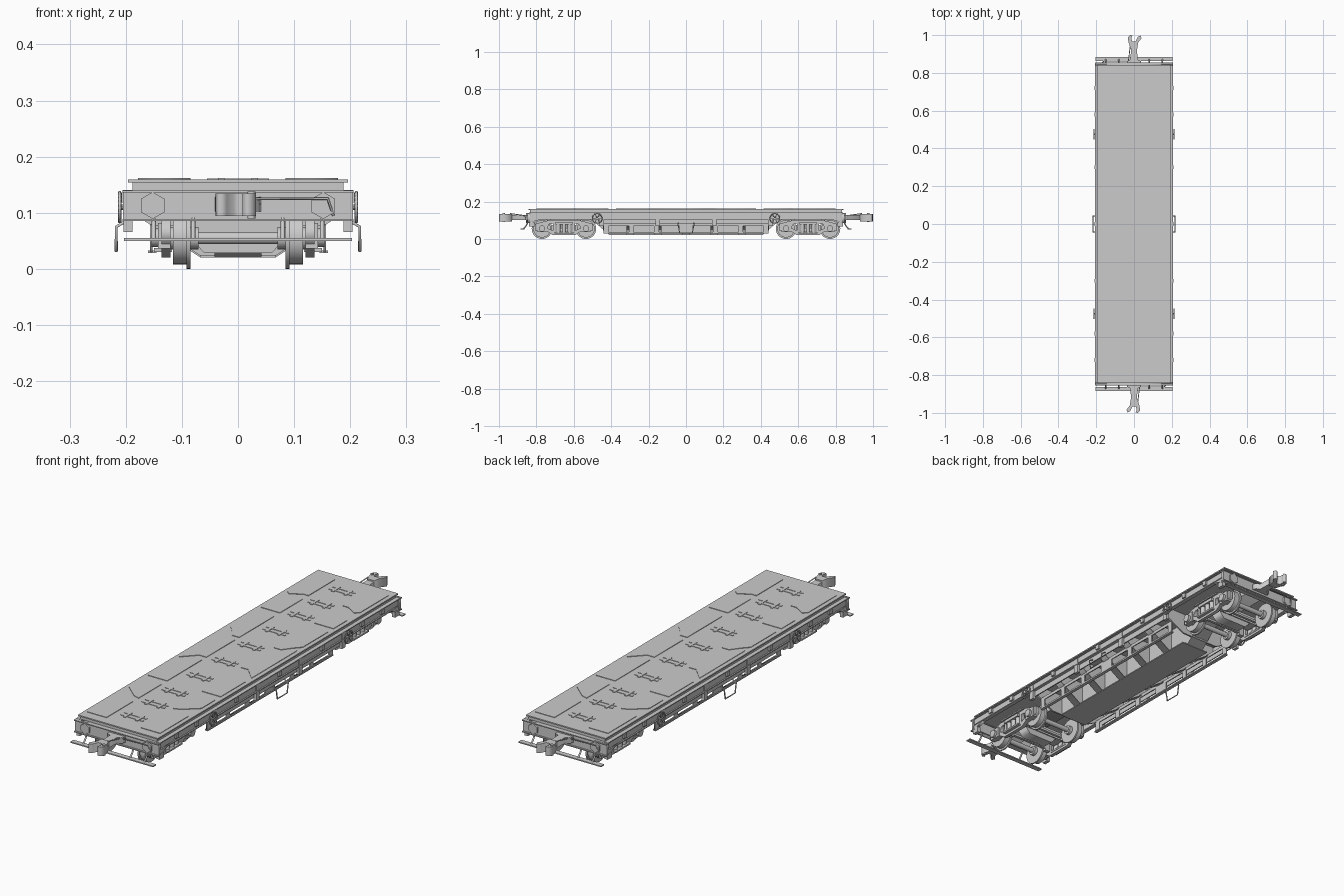
import bpy, bmesh, math
from mathutils import Matrix

if "Cube" in bpy.data.objects:
    bpy.data.objects.remove(bpy.data.objects["Cube"])

AX = {'X': Matrix(((0, 0, 1, 0), (1, 0, 0, 0), (0, 1, 0, 0), (0, 0, 0, 1))),
      'Y': Matrix(((1, 0, 0, 0), (0, 0, 1, 0), (0, 1, 0, 0), (0, 0, 0, 1))),
      'Z': Matrix.Identity(4)}

def finish(name, me):
    bm = bmesh.new()
    bm.from_mesh(me)
    bmesh.ops.remove_doubles(bm, verts=bm.verts, dist=1e-5)
    bmesh.ops.recalc_face_normals(bm, faces=bm.faces)
    bm.to_mesh(me)
    bm.free()
    ob = bpy.data.objects.new(name, me)
    bpy.context.collection.objects.link(ob)
    return ob

def plate(name, loops, axis, a, b):
    """Flat outline with optional holes, extruded along axis from a to b."""
    cu = bpy.data.curves.new(name, 'CURVE')
    cu.dimensions, cu.fill_mode = '2D', 'BOTH'
    cu.extrude = abs(b - a) / 2
    for pts in loops:
        s = cu.splines.new('POLY')
        s.points.add(len(pts) - 1)
        for p, (u, v) in zip(s.points, pts):
            p.co = (u, v, 0, 1)
        s.use_cyclic_u = True
    tmp = bpy.data.objects.new(name + "_outline", cu)
    bpy.context.collection.objects.link(tmp)
    me = bpy.data.meshes.new_from_object(tmp.evaluated_get(bpy.context.evaluated_depsgraph_get()))
    bpy.data.objects.remove(tmp)
    me.transform(AX[axis] @ Matrix.Translation((0, 0, (a + b) / 2)))
    return finish(name, me)

def rect(u0, u1, v0, v1):
    return [(u0, v0), (u1, v0), (u1, v1), (u0, v1)]

def box(name, x0, x1, y0, y1, z0, z1):
    bm = bmesh.new()
    bmesh.ops.create_cube(bm, size=1, matrix=Matrix.Translation(((x0+x1)/2, (y0+y1)/2, (z0+z1)/2))
                          @ Matrix.Diagonal((abs(x1-x0), abs(y1-y0), abs(z1-z0), 1)))
    me = bpy.data.meshes.new(name)
    bm.to_mesh(me)
    bm.free()
    return finish(name, me)

def cyl(name, axis, c, r, a, b, n=24, r2=None):
    """Cylinder along axis from a to b; c = the two other coordinates."""
    bm = bmesh.new()
    bmesh.ops.create_cone(bm, cap_ends=True, segments=n, radius1=r, radius2=r if r2 is None else r2, depth=b - a,
                          matrix=AX[axis] @ Matrix.Translation((c[0], c[1], (a + b) / 2)))
    me = bpy.data.meshes.new(name)
    bm.to_mesh(me)
    bm.free()
    if n > 10:
        me.shade_smooth()
        me.set_sharp_from_angle(angle=math.radians(35))
    return finish(name, me)

def pipe(name, pts, r, cyclic=False):
    cu = bpy.data.curves.new(name, 'CURVE')
    cu.dimensions, cu.bevel_depth, cu.bevel_resolution = '3D', r, 1
    s = cu.splines.new('POLY')
    s.points.add(len(pts) - 1)
    for p, q in zip(s.points, pts):
        p.co = (*q, 1)
    s.use_cyclic_u = cyclic
    ob = bpy.data.objects.new(name, cu)
    bpy.context.collection.objects.link(ob)
    return ob

# Deck slab and overhanging top plate
box("deck_slab", -.188, .188, -.835, .835, .138, .154)
box("deck_plate", -.196, .196, -.842, .842, .154, .1595)

# Raised deck panels (one quarter, mirrored) and centre H fittings
panels = [
    [(.085, .64), (.085, .8), (.178, .8), (.178, .60), (.16, .585), (.11, .615), (.085, .615)],
    [(.085, .415), (.085, .575), (.115, .565), (.178, .51), (.178, .415)],
    [(.085, .13), (.085, .375), (.178, .375), (.178, .2), (.15, .17), (.12, .13)],
]
for sx in (-1, 1):
    for sy in (-1, 1):
        for p in panels:
            plate("deck_panel", [[(x*sx, y*sy) for x, y in p]], 'Z', .159, .162)
    mid = [(.085, -.1), (.085, .1), (.12, .1), (.178, .16), (.178, -.16), (.12, -.1)]
    plate("deck_middle_panel", [[(x*sx, y) for x, y in mid]], 'Z', .159, .162)
for y in (.09, .265, .44, .58, .73):
    for s in (-1, 1):
        c = y * s
        for x in (-.03, .03):
            box("hatch_side", x - .006, x + .006, c - .026, c + .026, .159, .162)
        for dy in (-.012, .012):
            box("hatch_bar", -.055, .055, c + dy - .004, c + dy + .004, .159, .1615)

# Side sills, skirts and hanging parts
for s in (-1, 1):
    box("side_sill", s*.194, s*.2, -.84, .84, .105, .14)
    for z in (.105, .137):
        box("sill_flange", s*.188, s*.206, -.84, .84, z, z + .004)
    plate("side_skirt", [[(-.47, .11), (-.44, .08), (.44, .08), (.47, .11)]], 'X', s*.188, s*.193)
    # lower ladder-like rail with windows
    holes = [rect(y - .055, y + .055, .038, .07) for y in (-.36, -.225, -.09, .09, .225, .36)]
    plate("lower_rail", [rect(-.44, .44, .03, .084)] + holes, 'X', s*.152, s*.157)
    box("rail_flange", s*.145, s*.16, -.44, .44, .028, .033)
    # side posts
    for y in (-.45, -.15, .15, .45):
        box("side_post", s*.19, s*.203, y - .012, y + .012, .068, .135)
    for y in (-.72, -.58, -.3, 0, .3, .58, .72):
        box("stake_pocket", s*.198, s*.208, y - .01, y + .01, .118, .136)
    # step loop
    x = s*.217
    pipe("side_step", [(s*.2, -.042, .085), (x, -.042, .075), (x, -.034, .032), (x, .034, .032),
                       (x, .042, .075), (s*.2, .042, .085)], .003)
    # brake handwheels
    for y in (-.475, .475):
        ring = [(s*.211, y + .026*math.cos(i*math.pi/10), .11 + .026*math.sin(i*math.pi/10)) for i in range(20)]
        pipe("handwheel_rim", ring, .003, True)
        for k in range(3):
            a = k * math.pi / 3
            dy, dz = .026*math.cos(a), .026*math.sin(a)
            pipe("handwheel_spoke", [(s*.211, y - dy, .11 - dz), (s*.211, y + dy, .11 + dz)], .002)
        cyl("handwheel_shaft", 'X', (y, .11), .005, *sorted((s*.19, s*.214)), 10)

# Fish-belly centre sill and tapered cross bearers
belly = [(-.835, .14), (-.835, .1), (-.5, .1), (-.41, .022), (.41, .022), (.5, .1), (.835, .1), (.835, .14)]
plate("centre_sill", [belly], 'X', -.042, .042)
box("sill_bottom_plate", -.068, .068, -.41, .41, .02, .025)
half = [(.068, .021), (.09, .04), (.155, .078), (.19, .1), (.19, .14)]
fin = half + [(-x, z) for x, z in reversed(half)]
for y in (-.44, -.3, -.15, 0, .15, .3, .44):
    if abs(y) > .4:
        pts = [(x, max(z, .045)) for x, z in fin]
    else:
        pts = fin
    plate("cross_bearer", [pts], 'Y', y - .004, y + .004)
    if abs(y) < .4:
        for s in (-1, 1):
            edge = [(s*.068, .021), (s*.155, .078), (s*.19, .1), (s*.19, .104), (s*.155, .082), (s*.068, .025)]
            plate("bearer_flange", [edge], 'Y', y - .018, y + .018)

# Bogies
for e in (-1, 1):
    c = e * .6525
    box("bolster", -.12, .12, c - .03, c + .03, .055, .09)
    plate("bolster_belly", [[(-.085, .055), (-.06, .028), (.06, .028), (.085, .055)]], 'Y', c - .025, c + .025)
    cyl("pivot", 'Z', (0, c), .035, .085, .11)
    for s in (-1, 1):
        out = [(-.155, .08), (-.155, .045), (-.09, .04), (-.06, .02), (.06, .02), (.09, .04),
               (.155, .045), (.155, .08), (.075, .102), (-.075, .102)]
        win = rect(-.045, .045, .035, .088)
        tri = [(-.09, .058), (-.058, .045), (-.058, .082), (-.078, .08)]
        loops = [out, win, tri, [(-y, z) for y, z in tri]]
        plate("bogie_side_frame", [[(c + y, z) for y, z in l] for l in loops], 'X', s*.12, s*.136)
        box("frame_top_flange", s*.118, s*.145, c - .075, c + .075, .098, .104)
        box("spring_seat", s*.118, s*.15, c - .05, c + .05, .03, .037)
        box("bolster_end", s*.115, s*.148, c - .045, c + .045, .076, .09)
        for dy in (-.03, 0, .03):
            cyl("spring", 'Z', (s*.132, c + dy), .011, .036, .077, 12)
        for w in (-.1175, .1175):
            y = c + w
            box("axle_box", s*.12, s*.143, y - .025, y + .025, .036, .082)
            cyl("axle_cap", 'X', (y, .056), .017, *sorted((s*.14, s*.154)), 12)
            cyl("wheel_tread", 'X', (y, .055), .047, *sorted((s*.09, s*.116)), 32)
            cyl("wheel_flange", 'X', (y, .055), .055, *sorted((s*.085, s*.092)), 32)
            cyl("wheel_hub", 'X', (y, .055), .02, *sorted((s*.07, s*.12)), 16)
            box("brake_shoe", s*.09, s*.114, y - math.copysign(.06, w) - .008,
                y - math.copysign(.06, w) + .008, .035, .075)
    for w in (-.1175, .1175):
        cyl("axle", 'X', (c + w, .055), .011, -.125, .125, 16)
        yb = c + math.copysign(.058, w)
        box("brake_beam", -.11, .11, yb - .006, yb + .006, .045, .055)

# Ends: headstock, lamps, step bar and couplers
for e in (-1, 1):
    def Y(a, b):
        return sorted((e*a, e*b))
    plate("headstock", [rect(-.205, .205, .085, .14)], 'Y', *Y(.835, .848))
    for z in (.085, .136):
        box("headstock_flange", -.206, .206, *Y(.83, .856), z, z + .004)
    for s in (-1, 1):
        cyl("end_boss", 'Y', (s*.152, .113), .024, *Y(.845, .856), 6)
        box("corner_bracket", s*.188, s*.204, *Y(.81, .84), .066, .09)
        plate("corner_gusset", [[(e*.84, .085), (e*.84, .11), (e*.76, .11)]], 'X', s*.19, s*.203)
        for x in (.08, .15):
            pipe("step_hanger", [(s*x, e*.845, .09), (s*x, e*.855, .07), (s*x, e*.87, .053)], .004)
    box("step_bar", -.203, .203, *Y(.863, .885), .05, .055)
    # coupler pocket, shank and hooked head
    flare = [(-.042, .845), (-.036, .862), (-.018, .872), (-.016, .945), (.016, .945),
             (.018, .872), (.036, .862), (.042, .845)]
    plate("coupler_shank", [[(-e*x, e*y) for x, y in flare]], 'Z', .102, .128)
    head = [(-.018, .93), (-.022, .96), (-.04, .985), (-.034, .998), (-.02, .99), (-.008, .966),
            (.01, .966), (.014, .985), (.008, .997), (.02, 1.0), (.032, .99), (.03, .965), (.018, .93)]
    plate("coupler_head", [[(-e*x, e*y) for x, y in head]], 'Z', .094, .134)
    cyl("knuckle_pin", 'Z', (-e*.024, e*.975), .007, .09, .138, 12)
    pipe("uncoupling_rod", [(-e*.17, e*.852, .095), (-e*.16, e*.862, .125), (-e*.03, e*.862, .125),
                            (-e*.02, e*.94, .136)], .0025)
